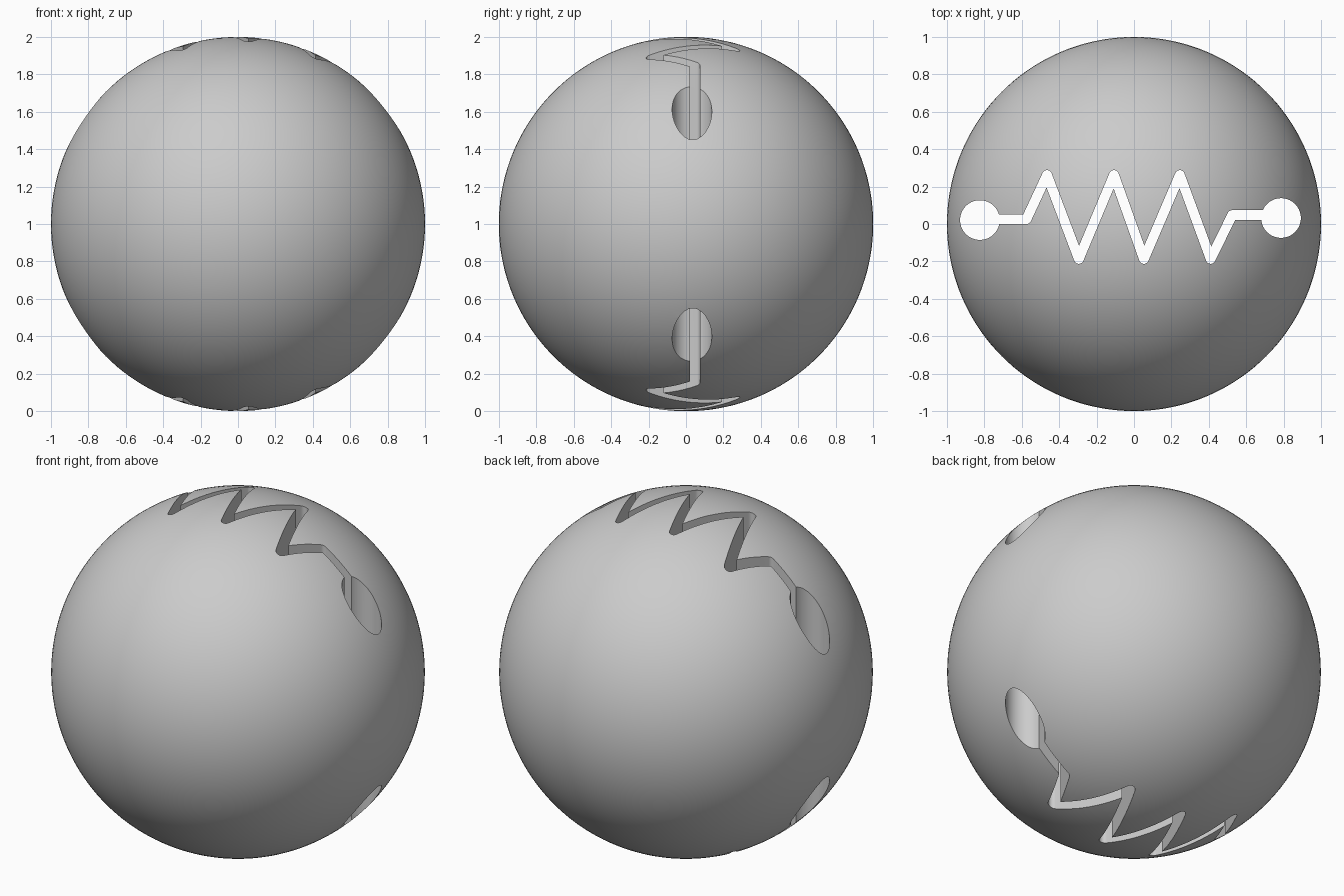
import bpy, bmesh, math
from mathutils import Vector, Matrix

cube = bpy.data.objects.get("Cube")
if cube:
    bpy.data.objects.remove(cube)

# Single grey finish
grey = bpy.data.materials.new("matte_grey")
grey.use_nodes = True
grey.diffuse_color = (0.6, 0.6, 0.6, 1)
grey.node_tree.nodes["Principled BSDF"].inputs["Base Color"].default_value = (0.6, 0.6, 0.6, 1)

HALF_WIDTH = 0.026
ARC_STEPS = 12


def link(name, bm):
    mesh = bpy.data.meshes.new(name)
    bm.to_mesh(mesh)
    bm.free()
    mesh.materials.append(grey)
    obj = bpy.data.objects.new(name, mesh)
    bpy.context.collection.objects.link(obj)
    return obj


def left_side(path):
    """Offset a path to its left: mitred inner corners, rounded outer ones."""
    dirs = [(b - a).normalized() for a, b in zip(path, path[1:])]
    normals = [Vector((-d.y, d.x)) for d in dirs]
    out = [path[0] + normals[0] * HALF_WIDTH]
    for p, n0, n1 in zip(path[1:-1], normals, normals[1:]):
        turn = math.atan2(n0.x * n1.y - n0.y * n1.x, n0.dot(n1))
        if turn > 0:
            out.append(p + (n0 + n1) * HALF_WIDTH / (1 + n0.dot(n1)))
        else:
            for i in range(ARC_STEPS + 1):
                rot = Matrix.Rotation(turn * i / ARC_STEPS, 2)
                out.append(p + (rot @ n0) * HALF_WIDTH)
    out.append(path[-1] + normals[-1] * HALF_WIDTH)
    return out


def prism(name, outline):
    """Tall vertical cutter with the given plan outline."""
    bm = bmesh.new()
    face = bm.faces.new([bm.verts.new((p.x, p.y, -0.5)) for p in outline])
    top = bmesh.ops.extrude_face_region(bm, geom=[face])["geom"]
    bmesh.ops.translate(bm, vec=(0, 0, 3),
                        verts=[v for v in top if isinstance(v, bmesh.types.BMVert)])
    bmesh.ops.recalc_face_normals(bm, faces=bm.faces)
    obj = link(name, bm)
    obj.hide_render = True
    return obj


def circle(x, y, radius, steps=64):
    return [Vector((x + radius * math.cos(2 * math.pi * i / steps),
                    y + radius * math.sin(2 * math.pi * i / steps))) for i in range(steps)]


# Ball
bm = bmesh.new()
bmesh.ops.create_uvsphere(bm, u_segments=144, v_segments=72, radius=1)
bmesh.ops.translate(bm, vec=(0, 0, 1), verts=bm.verts)
ball = link("ball", bm)

# Zigzag slot and the round hole at each of its ends, all cut right through
path = [Vector(p) for p in (
    (-0.82, 0.026), (-0.575, 0.026), (-0.465, 0.262), (-0.295, -0.187),
    (-0.107, 0.262), (0.053, -0.187), (0.245, 0.262), (0.41, -0.187),
    (0.525, 0.048), (0.786, 0.048))]
cutters = [
    prism("zigzag_slot_cutter", left_side(path) + left_side(path[::-1])),
    prism("right_hole_cutter", circle(-0.824, 0.021, 0.106)),
    prism("left_hole_cutter", circle(0.786, 0.032, 0.106)),
]

bpy.ops.object.select_all(action='DESELECT')
bpy.context.view_layer.objects.active = ball
ball.select_set(True)
for cutter in cutters:
    mod = ball.modifiers.new(cutter.name, 'BOOLEAN')
    mod.operation = 'DIFFERENCE'
    mod.solver = 'EXACT'
    mod.object = cutter
    bpy.ops.object.modifier_apply(modifier=mod.name)
    bpy.data.objects.remove(cutter)

# Smooth skin with crisp cut edges
bpy.ops.object.shade_smooth_by_angle(angle=math.radians(25))
